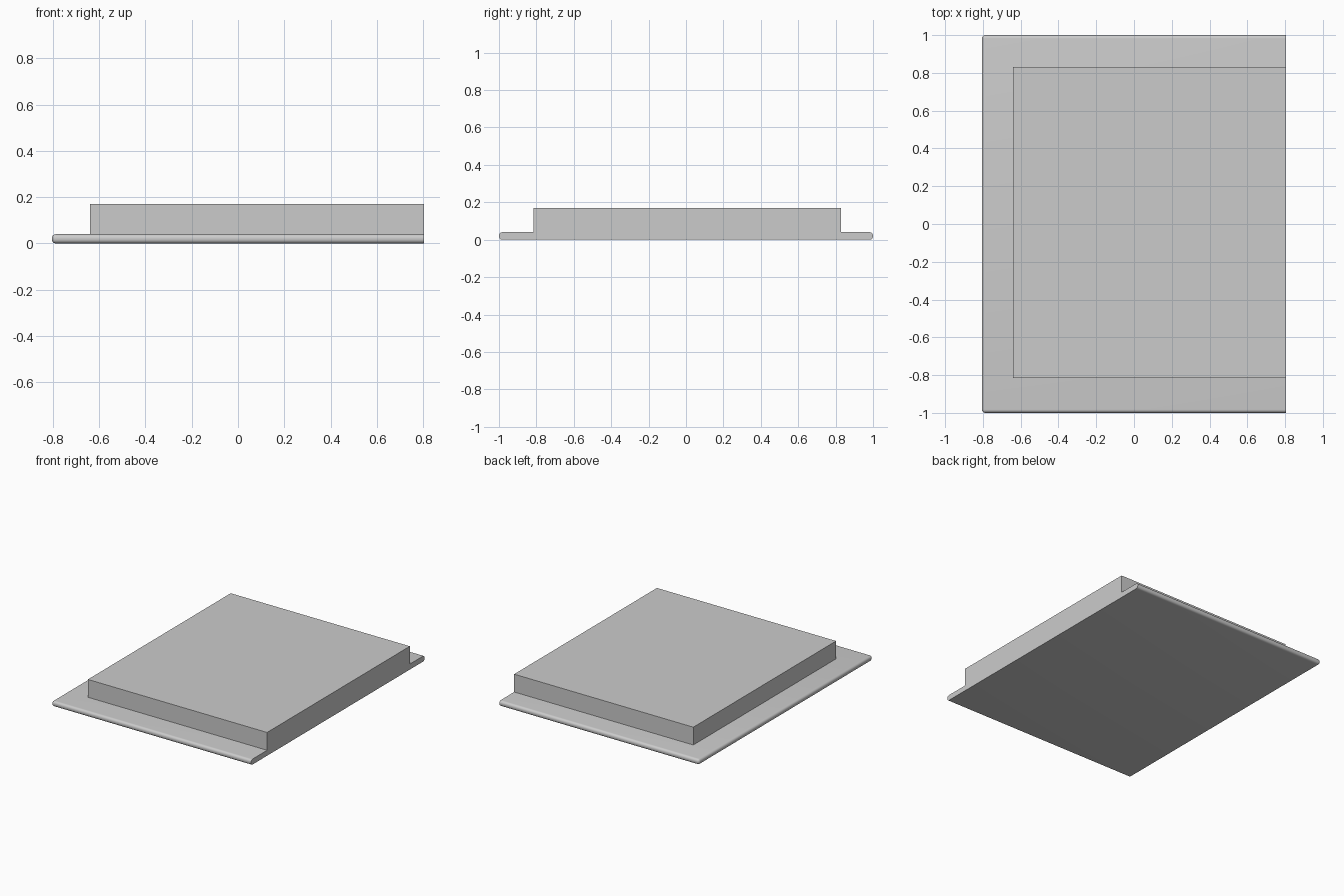
import bpy, bmesh

if "Cube" in bpy.data.objects:
    bpy.data.objects.remove(bpy.data.objects["Cube"])


def box(name, x, y, z):
    """Box object spanning the given (min, max) ranges."""
    bm = bmesh.new()
    bmesh.ops.create_cube(bm, size=1)
    for v in bm.verts:
        v.co = [r[0] if c < 0 else r[1] for c, r in zip(v.co, (x, y, z))]
    mesh = bpy.data.meshes.new(name)
    bm.to_mesh(mesh)
    bm.free()
    obj = bpy.data.objects.new(name, mesh)
    bpy.context.collection.objects.link(obj)
    return obj


X_END = 0.805

# Thin base slab: bullnose on front, back and left, square on the right
slab = box("base_slab", (-X_END, X_END), (-1, 1), (0, 0.04))
bm = bmesh.new()
bm.from_mesh(slab.data)
rounded = [e for e in bm.edges if any(v.co.x < 0 for v in e.verts)]
bmesh.ops.bevel(bm, geom=rounded, offset=0.018, segments=6,
                profile=0.5, affect='EDGES')
bm.to_mesh(slab.data)
bm.free()
bpy.context.view_layer.objects.active = slab
slab.select_set(True)
bpy.ops.object.shade_smooth_by_angle()

# Raised block, flush with the square end of the slab
box("raised_block", (-0.64, X_END), (-0.815, 0.83), (0.04, 0.17))
